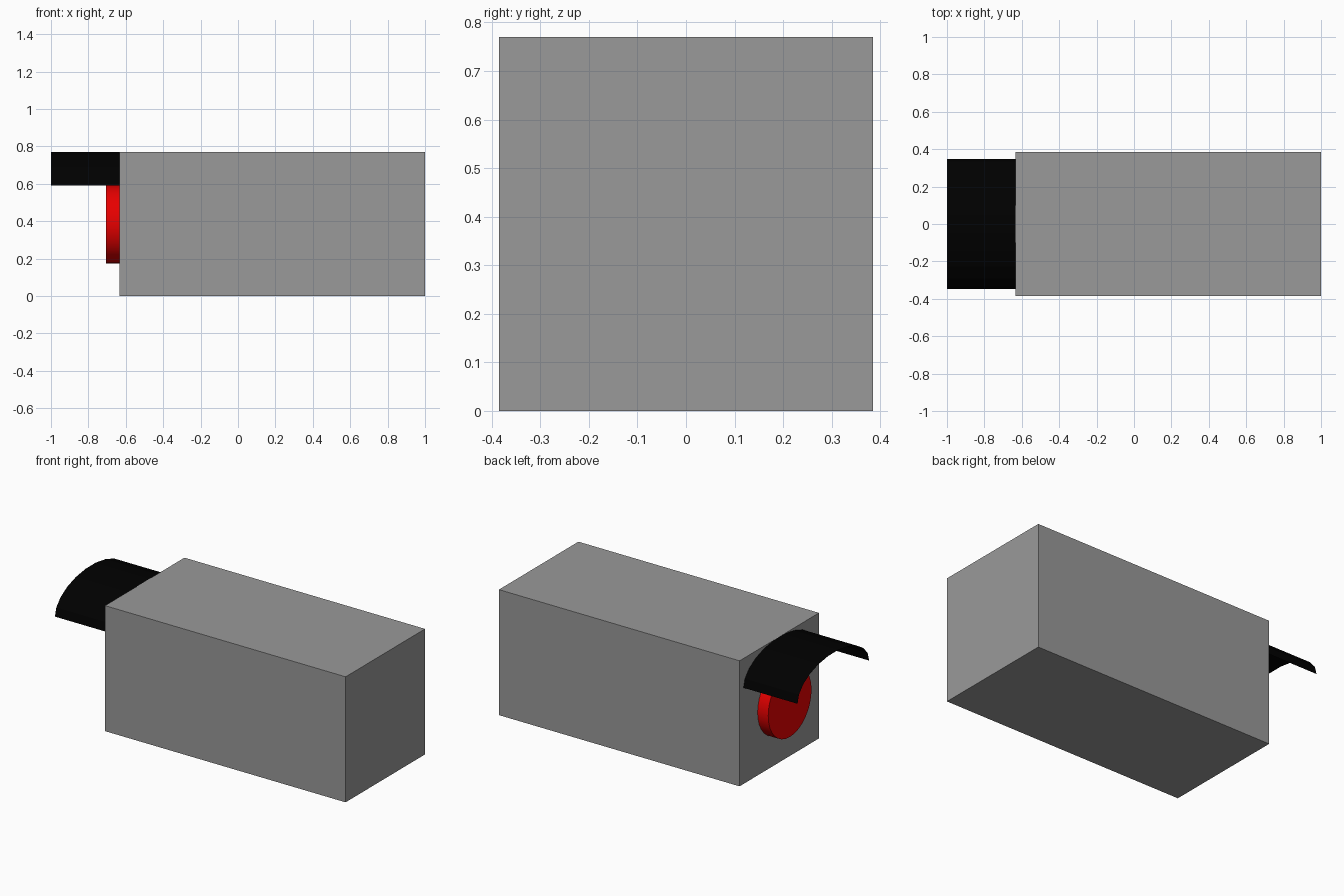
import bpy, bmesh, math

if "Cube" in bpy.data.objects:
    bpy.data.objects.remove(bpy.data.objects["Cube"])


def material(name, rgb):
    m = bpy.data.materials.new(name)
    m.diffuse_color = (*rgb, 1)
    m.use_nodes = True
    m.node_tree.nodes["Principled BSDF"].inputs["Base Color"].default_value = m.diffuse_color
    return m


# Housing: plain rectangular block
bpy.ops.mesh.primitive_cube_add(size=1, location=(0.1835, 0, 0.385))
housing = bpy.context.object
housing.name = "housing"
housing.scale = (1.633, 0.77, 0.77)
housing.data.materials.append(material("dark_grey", (0.32, 0.32, 0.32)))

# Lens: red disc on the -x end
bpy.ops.mesh.primitive_cylinder_add(vertices=32, radius=0.21, depth=0.08,
                                    location=(-0.665, 0, 0.385),
                                    rotation=(0, math.pi / 2, 0))
lens = bpy.context.object
lens.name = "lens"
bpy.ops.object.shade_smooth_by_angle()
lens.data.materials.append(material("red", (0.8, 0.0, 0.0)))

# Visor: thin half-elliptical sheet over the lens
STEPS = 11
bm = bmesh.new()
rows = []
for i in range(STEPS + 1):
    a = math.pi * i / STEPS
    y, z = 0.347 * math.cos(a), 0.59 + 0.1815 * math.sin(a)
    rows.append([bm.verts.new((x, y, z)) for x in (-1, -0.632)])
for (a, b), (c, d) in zip(rows, rows[1:]):
    bm.faces.new((a, c, d, b))
bmesh.ops.recalc_face_normals(bm, faces=bm.faces)
mesh = bpy.data.meshes.new("visor")
bm.to_mesh(mesh)
bm.free()
visor = bpy.data.objects.new("visor", mesh)
bpy.context.collection.objects.link(visor)
mesh.materials.append(material("black", (0.0, 0.0, 0.0)))
